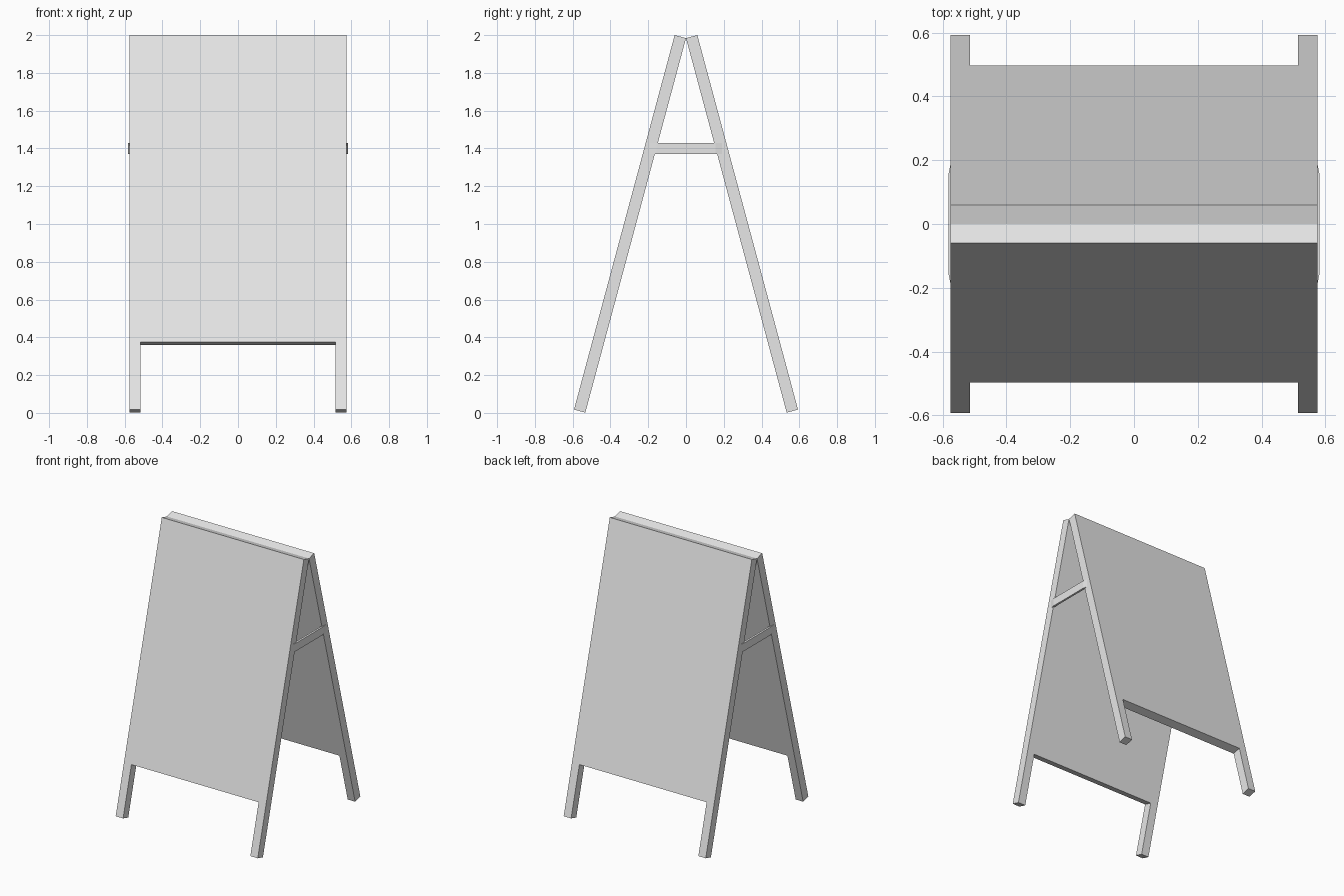
import bpy
import bmesh
from math import radians, sin, cos
from mathutils import Vector

cube = bpy.data.objects.get("Cube")
if cube:
    bpy.data.objects.remove(cube, do_unlink=True)

# Single plain finish
grey = bpy.data.materials.new("light_grey")
grey.use_nodes = True
colour = (0.8, 0.8, 0.8, 1)
grey.diffuse_color = colour
grey.node_tree.nodes["Principled BSDF"].inputs["Base Color"].default_value = colour

HALF_W, LEG_W = 0.575, 0.06
LENGTH, PANEL_LEN = 2.053, 1.683
THICK = 0.062
TOP_Z = 1.984
TILT = radians(15.05)


def prism(name, outline, offset):
    """Extrude a closed outline along an offset vector."""
    bm = bmesh.new()
    face = bm.faces.new([bm.verts.new(p) for p in outline])
    new = bmesh.ops.extrude_face_region(bm, geom=[face])["geom"]
    bmesh.ops.translate(bm, vec=offset,
                        verts=[g for g in new if isinstance(g, bmesh.types.BMVert)])
    bmesh.ops.recalc_face_normals(bm, faces=bm.faces)
    mesh = bpy.data.meshes.new(name)
    bm.to_mesh(mesh)
    bm.free()
    mesh.materials.append(grey)
    obj = bpy.data.objects.new(name, mesh)
    bpy.context.collection.objects.link(obj)
    return obj


# Leaning boards, each with two legs cut from the same slab
half = [(HALF_W, 0), (HALF_W, LENGTH),
        (HALF_W - LEG_W, LENGTH), (HALF_W - LEG_W, PANEL_LEN)]
outline = half + [(-x, d) for x, d in reversed(half)]
for name, side in (("front_board", -1), ("back_board", 1)):
    down = Vector((0, side * sin(TILT), -cos(TILT)))
    outward = Vector((0, side * cos(TILT), sin(TILT)))
    top = Vector((0, 0, TOP_Z))
    prism(name, [top + Vector((x, 0, 0)) + down * d for x, d in outline],
          outward * THICK)

# Thin side braces with chamfered ends
for name, side in (("left_brace", 1), ("right_brace", -1)):
    section = [(0.567, -0.19), (0.575, -0.19), (0.582, -0.155),
               (0.582, 0.155), (0.575, 0.19), (0.567, 0.19)]
    prism(name, [(side * x, y, 1.37) for x, y in section], Vector((0, 0, 0.058)))
